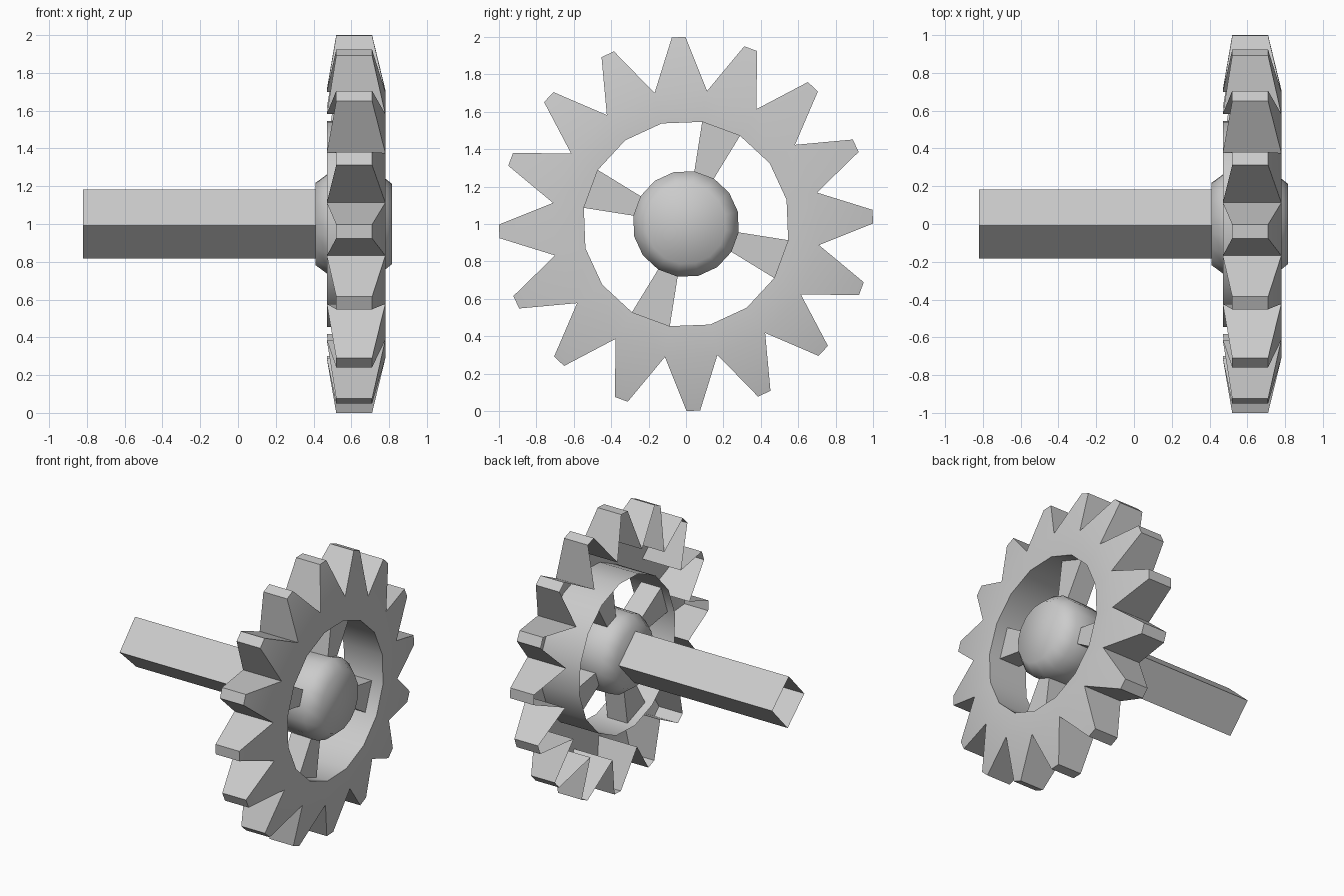
import bpy, math

if "Cube" in bpy.data.objects:
    bpy.data.objects.remove(bpy.data.objects["Cube"])

OFF = math.radians(3.0)          # angular offset of the whole gear
TEETH = 16
STEP = 2 * math.pi / TEETH
START = OFF + math.radians(78)   # first valley between teeth


def pt(x, r, a):
    return (x, r * math.cos(a), 1 + r * math.sin(a))


def make(name, verts, faces, angle):
    me = bpy.data.meshes.new(name)
    me.from_pydata(verts, [], faces)
    me.update()
    ob = bpy.data.objects.new(name, me)
    bpy.context.collection.objects.link(ob)
    bpy.ops.object.select_all(action='DESELECT')
    ob.select_set(True)
    bpy.context.view_layer.objects.active = ob
    bpy.ops.object.mode_set(mode='EDIT')
    bpy.ops.mesh.select_all(action='SELECT')
    bpy.ops.mesh.remove_doubles(threshold=0.0005)
    bpy.ops.mesh.normals_make_consistent(inside=False)
    bpy.ops.object.mode_set(mode='OBJECT')
    bpy.ops.object.shade_smooth_by_angle(angle=math.radians(angle))
    return ob


def lathe(name, profile, n, start, angle, caps=()):
    """Revolve (x, r) points around the axle line with n sides."""
    verts = [pt(x, r, start + 2 * math.pi * k / n) for x, r in profile for k in range(n)]
    faces = []
    for i in range(len(profile) - 1):
        for k in range(n):
            j = (k + 1) % n
            faces.append((i * n + k, i * n + j, (i + 1) * n + j, (i + 1) * n + k))
    for i in caps:
        faces.append(tuple(range(i * n, i * n + n)))
    return make(name, verts, faces, angle)


# Square axle tube, standing on its corner, open at the far end
lathe("axle", [(-0.82, 0.184), (0.45, 0.184)], 4, math.radians(2.2), 30)

# Hub with bevelled ends
lathe("hub", [(0.41, 0.22), (0.49, 0.28), (0.73, 0.285), (0.815, 0.215)],
      TEETH, START, 60, caps=(0, 3))

# Toothed rim: inner wall, front ring and hollow teeth open at the back
verts, faces = [], []


def quad(*pts):
    n = len(verts)
    verts.extend(pts)
    faces.append(tuple(range(n, n + len(pts))))


RI, RV, RT, HALF = 0.553, 0.72, 1.0, math.radians(2.1)
for k in range(TEETH):
    a = START + k * STEP
    b = a + STEP
    t0, t1 = (a + b) / 2 - HALF, (a + b) / 2 + HALF
    quad(pt(0.47, RI, a), pt(0.47, RI, b), pt(0.78, RI, b), pt(0.78, RI, a))
    quad(pt(0.78, RI, a), pt(0.78, RI, b), pt(0.78, RV, b), pt(0.78, RV, a))
    quad(pt(0.78, RV, a), pt(0.78, RV, b), pt(0.71, RT, t1), pt(0.71, RT, t0))
    quad(pt(0.78, RV, a), pt(0.71, RT, t0), pt(0.52, RT, t0), pt(0.47, RV, a))
    quad(pt(0.71, RT, t0), pt(0.71, RT, t1), pt(0.52, RT, t1), pt(0.52, RT, t0))
    quad(pt(0.71, RT, t1), pt(0.78, RV, b), pt(0.47, RV, b), pt(0.52, RT, t1))
make("toothed_rim", verts, faces, 40)

# Four flared spokes, each filling one segment of the rim
for s in range(4):
    a = START - STEP + s * math.pi / 2
    b = a + STEP
    sec = [(0.53, a), (0.53, b), (0.69, b), (0.69, a)]
    v = [pt(x, r, q) for r in (0.275, RI) for x, q in sec]
    f = [(i, (i + 1) % 4, 4 + (i + 1) % 4, 4 + i) for i in range(4)]
    make(f"spoke_{s + 1}", v, f, 30)
